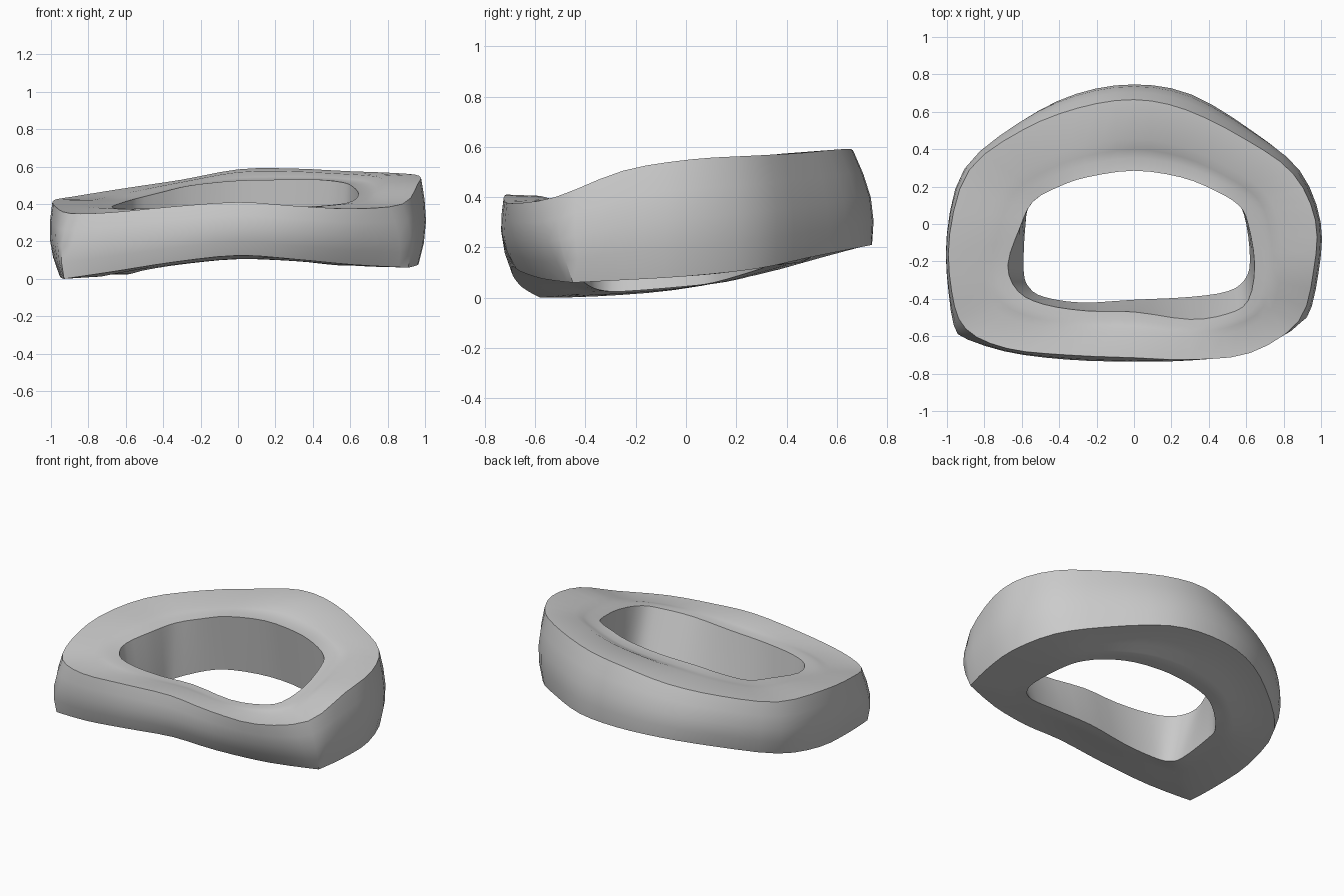
import bpy
import bmesh
import math
from mathutils import Vector

if "Cube" in bpy.data.objects:
    bpy.data.objects.remove(bpy.data.objects["Cube"], do_unlink=True)

STEPS = 3          # smooth subdivisions between two stations
CORNERS = (6, 12)  # stations where the lower outline turns sharply

# Four outlines, each with matching stations clockwise from the back
outer_top = [
    (0, .665, .585), (.28, .61, .59), (.6, .45, .575), (.85, .27, .565), (.97, .02, .55),
    (.96, -.25, .505), (.88, -.52, .4), (.62, -.69, .375), (.3, -.725, .39), (0, -.715, .41),
    (-.36, -.7, .385), (-.68, -.665, .355), (-.9, -.56, .35), (-.975, -.36, .385),
    (-.985, -.05, .42), (-.88, .29, .44), (-.6, .5, .485), (-.3, .62, .53)]
outer_bottom = [
    (0, .74, .21), (.3, .69, .2), (.62, .49, .16), (.86, .28, .115), (.96, 0, .085),
    (.95, -.25, .07), (.91, -.45, .06), (.62, -.57, .075), (.3, -.66, .105), (0, -.69, .125),
    (-.34, -.69, .09), (-.66, -.65, .04), (-.93, -.58, 0), (-.945, -.36, .005),
    (-.95, -.05, .03), (-.87, .28, .09), (-.58, .54, .16), (-.3, .69, .2)]
inner_top = [
    (0, .285, .525), (.25, .25, .53), (.43, .18, .53), (.56, .1, .515), (.61, 0, .495),
    (.645, -.22, .455), (.61, -.41, .415), (.5, -.48, .395), (.3, -.51, .385), (0, -.47, .39),
    (-.25, -.465, .38), (-.48, -.43, .375), (-.62, -.36, .375), (-.675, -.22, .385),
    (-.61, -.02, .41), (-.54, .12, .43), (-.4, .2, .465), (-.25, .25, .5)]
inner_bottom = [
    (0, .34, .13), (.25, .31, .13), (.43, .23, .12), (.55, .13, .1), (.6, 0, .085),
    (.62, -.2, .075), (.59, -.3, .07), (.5, -.36, .075), (.3, -.39, .095), (0, -.405, .105),
    (-.28, -.42, .08), (-.48, -.39, .05), (-.56, -.34, .03), (-.59, -.25, .025),
    (-.58, 0, .045), (-.55, .11, .06), (-.4, .25, .1), (-.25, .31, .12)]


def smooth_loop(points, corners=()):
    """Closed Hermite curve through the points, with optional sharp corners."""
    points = [Vector(p) for p in points]
    count = len(points)

    def tangent(i):
        if i % count in corners:
            return Vector()
        return (points[(i + 1) % count] - points[i - 1]) / 2

    loop = []
    for i, start in enumerate(points):
        end = points[(i + 1) % count]
        for step in range(STEPS):
            t = step / STEPS
            ease = t * t * (3 - 2 * t)
            loop.append(start.lerp(end, ease) + tangent(i) * t * (1 - t) ** 2
                        - tangent(i + 1) * t * t * (1 - t))
    return loop


def between(loop_a, loop_b, t, height_t=None, bulge=0):
    """Loop between two others; height may blend separately, bulge pushes outward."""
    result = []
    for a, b in zip(loop_a, loop_b):
        p = a.lerp(b, t)
        if height_t is not None:
            p.z = a.z + (b.z - a.z) * height_t
        result.append(p + Vector((p.x, p.y, 0)).normalized() * bulge)
    return result


def loft_ring(name, loops, material):
    """Bridge the loops into a closed tube, keeping folds crisp."""
    bm = bmesh.new()
    rows = [[bm.verts.new(p) for p in loop] for loop in loops]
    for k, row in enumerate(rows):
        following = rows[(k + 1) % len(rows)]
        for i in range(len(row)):
            j = (i + 1) % len(row)
            bm.faces.new((row[i], row[j], following[j], following[i]))
    bmesh.ops.recalc_face_normals(bm, faces=bm.faces)
    mesh = bpy.data.meshes.new(name)
    bm.to_mesh(mesh)
    bm.free()
    mesh.materials.append(material)
    obj = bpy.data.objects.new(name, mesh)
    bpy.context.collection.objects.link(obj)
    bpy.ops.object.select_all(action="DESELECT")
    obj.select_set(True)
    bpy.context.view_layer.objects.active = obj
    bpy.ops.object.shade_smooth_by_angle(angle=math.radians(38))
    return obj


# Plain grey finish
grey = bpy.data.materials.new("plain_grey")
grey.use_nodes = True
colour = (.6, .6, .6, 1)
grey.diffuse_color = colour
grey.node_tree.nodes["Principled BSDF"].inputs["Base Color"].default_value = colour

top_out = smooth_loop(outer_top)
low_out = smooth_loop(outer_bottom, CORNERS)
top_in = smooth_loop(inner_top)
low_in = smooth_loop(inner_bottom)

# Ring section: bulging outer wall, stepped top, inner wall, stepped underside
section = [
    top_out,
    between(top_out, low_out, .25, bulge=.022),
    between(top_out, low_out, .5, bulge=.033),
    between(top_out, low_out, .75, bulge=.025),
    low_out,
    between(low_out, low_in, .55, .45),
    between(low_out, low_in, .7, .9),
    between(low_out, low_in, .85, 1),
    low_in,
    between(low_in, top_in, .5),
    top_in,
    between(top_in, top_out, .18, 0),
    between(top_in, top_out, .3, .25),
    between(top_in, top_out, .45, .75),
]
loft_ring("curved_ring", section, grey)
